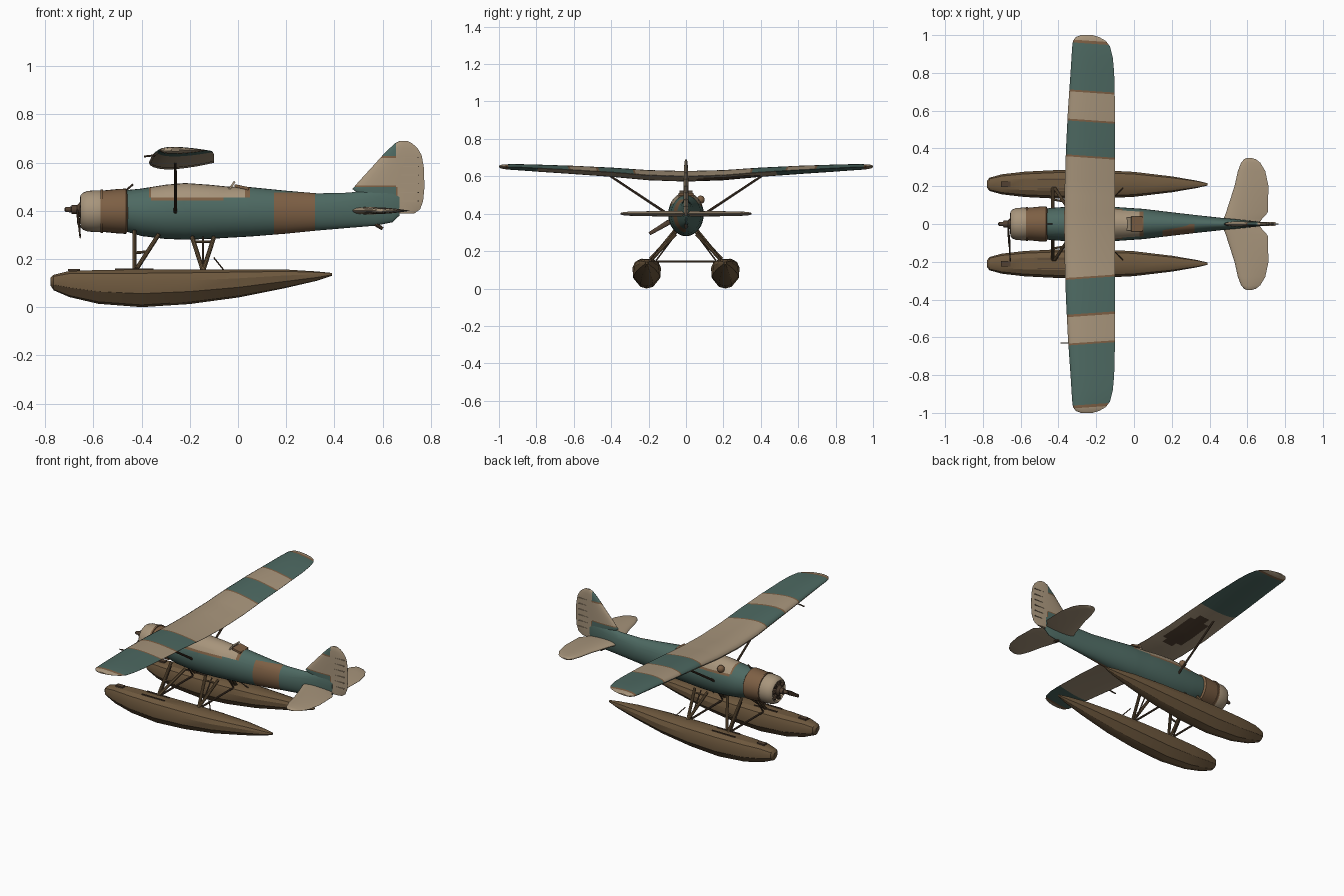
import bpy, bmesh, math
from mathutils import Vector, Matrix

if "Cube" in bpy.data.objects:
    bpy.data.objects.remove(bpy.data.objects["Cube"])

def material(name, rgb):
    m = bpy.data.materials.new(name)
    m.diffuse_color = (*rgb, 1)
    m.use_nodes = True
    m.node_tree.nodes["Principled BSDF"].inputs["Base Color"].default_value = m.diffuse_color
    return m

MATS = [material("sea green", (0.075, 0.142, 0.122)),
        material("cream", (0.39, 0.30, 0.20)),
        material("rust brown", (0.205, 0.115, 0.058)),
        material("float brown", (0.155, 0.098, 0.048)),
        material("dark brown", (0.085, 0.053, 0.032))]
GREEN, CREAM, RUST, FLOAT, DARK = range(5)

def finish(name, bm, rule, cuts=(), angle=35):
    """Cut along paint lines, colour faces by rule, smooth by angle."""
    for co, no in cuts:
        bmesh.ops.bisect_plane(bm, geom=bm.verts[:] + bm.edges[:] + bm.faces[:],
                               plane_co=co, plane_no=no, dist=1e-5)
    bmesh.ops.recalc_face_normals(bm, faces=bm.faces[:])
    bm.normal_update()
    for f in bm.faces:
        f.smooth = True
        f.material_index = rule if isinstance(rule, int) else rule(f.calc_center_median(), f.normal)
    for e in bm.edges:
        e.smooth = e.calc_face_angle(0) < math.radians(angle)
    me = bpy.data.meshes.new(name)
    bm.to_mesh(me)
    bm.free()
    for m in MATS:
        me.materials.append(m)
    ob = bpy.data.objects.new(name, me)
    bpy.context.collection.objects.link(ob)
    return ob

def loft(rings):
    bm = bmesh.new()
    vs = [[bm.verts.new(p) for p in r] for r in rings]
    n = len(vs[0])
    for a, b in zip(vs, vs[1:]):
        for i in range(n):
            bm.faces.new((a[i], a[(i + 1) % n], b[(i + 1) % n], b[i]))
    bm.faces.new(vs[0][::-1])
    bm.faces.new(vs[-1])
    return bm

def foil(stations, vertical=False):
    """Wing-like loft; station = span, leading x, trailing x, middle, thickness."""
    ts = [0.5 - 0.5 * math.cos(math.pi * i / 12) for i in range(13)]
    def prof(t):
        return 5 * (0.2969 * t ** 0.5 - 0.126 * t - 0.3516 * t * t + 0.2843 * t ** 3 - 0.1 * t ** 4)
    path = [(t, 1) for t in ts] + [(t, -1) for t in ts[-1:0:-1]]
    rings = []
    for s, le, te, mid, th in stations:
        ring = []
        for t, side in path:
            c, h = le + (te - le) * t, mid + side * th * prof(t)
            ring.append((c, h, s) if vertical else (c, s, h))
        rings.append(ring)
    return loft(rings)

def mirrored(half):
    return [(-h[0], *h[1:]) for h in half[:0:-1]] + half

def tube(name, p, q, r, mat, r2=None, flat=1, sides=10):
    p, q = Vector(p), Vector(q)
    d = q - p
    bm = bmesh.new()
    mtx = (Matrix.Translation((p + q) / 2) @ d.to_track_quat('Z', 'Y').to_matrix().to_4x4()
           @ Matrix.Diagonal((flat, 1, 1, 1)))
    bmesh.ops.create_cone(bm, cap_ends=True, segments=sides, radius1=r,
                          radius2=r if r2 is None else r2, depth=d.length, matrix=mtx)
    return finish(name, bm, mat)

def box(name, c, size, mat, tilt=0):
    bm = bmesh.new()
    bmesh.ops.create_cube(bm, size=1, matrix=Matrix.Translation(c) @ Matrix.Rotation(tilt, 4, 'Y')
                          @ Matrix.Diagonal((*size, 1)))
    return finish(name, bm, mat)

def lathe(name, prof, z, rule, seg=32):
    return finish(name, loft([[(x, r * math.cos(2 * math.pi * i / seg), z + r * math.sin(2 * math.pi * i / seg))
                               for i in range(seg)] for x, r in prof]), rule)

# fuselage
body = [(-.47, .315, .485, .082), (-.40, .295, .492, .088), (-.30, .283, .508, .094), (-.22, .28, .515, .095),
        (-.12, .283, .508, .092), (-.04, .288, .500, .086), (.05, .293, .498, .08), (.2, .305, .483, .062),
        (.33, .318, .472, .047), (.46, .329, .475, .033), (.57, .338, .49, .022), (.64, .352, .50, .015),
        (.67, .38, .49, .011)]
rings = [[(x, w * math.cos(a), (t + b) / 2 + (t - b) / 2 * math.sin(a))
          for a in (2 * math.pi * i / 32 for i in range(32))] for x, b, t, w in body]

def body_paint(c, n):
    if .15 < c.x < .32 and c.y < 0 and c.z < .475:
        return RUST
    if -.36 < c.x < .03 and c.z > .455:
        return CREAM
    if (-.37 < c.x < .05 and c.z > .455) or (-.36 < c.x < -.06 and c.z > .442):
        return RUST
    return GREEN

finish("fuselage", loft(rings), body_paint,
       [((x, 0, 0), (1, 0, 0)) for x in (-.37, -.36, -.06, .03, .05, .15, .32)]
       + [((0, 0, z), (0, 0, 1)) for z in (.442, .455, .475)])

# cockpit windscreens
box("rear_windscreen", (-.025, 0, .505), (.008, .07, .04), CREAM, math.radians(35))
box("cockpit_rim", (.015, 0, .498), (.06, .08, .012), RUST, math.radians(12))
tube("nose_aerial", (-.47, 0, .48), (-.435, 0, .51), .004, DARK)

# engine, cowling, propeller
lathe("cowl_front", [(-.60, .055), (-.645, .058), (-.653, .066), (-.645, .076), (-.625, .084), (-.59, .087),
                     (-.55, .085), (-.54, .08)], .398, CREAM)
lathe("cowl_rear", [(-.565, .08), (-.56, .086), (-.50, .092), (-.465, .094), (-.455, .08)], .398, RUST)
lathe("cowl_seam", [(-.572, .08), (-.571, .091), (-.561, .091), (-.56, .08)], .398, RUST)
lathe("engine_hub", [(-.60, .035), (-.655, .032), (-.668, .018), (-.69, .018), (-.692, .012), (-.715, .010),
                     (-.72, .005)], .405, DARK, 16)
for i in range(7):
    a = 2 * math.pi * i / 7
    d = Vector((0, math.cos(a), math.sin(a)))
    tube("engine_cylinder", Vector((-.645, 0, .402)) + d * .02, Vector((-.645, 0, .402)) + d * .058, .011, DARK)
tube("propeller_inner", (-.668, 0, .407), (-.66, -.10, .35), .008, DARK, .014, .5)
tube("propeller_blade", (-.66, -.10, .35), (-.655, -.195, .293), .014, DARK, .009, .35)

# main wing with painted bands
half = [(0, -.37, -.10, .60, .057), (.2, -.367, -.10, .606, .055), (.4, -.36, -.10, .622, .05),
        (.6, -.35, -.10, .634, .045), (.8, -.336, -.105, .644, .038), (.88, -.331, -.112, .648, .034),
        (.94, -.327, -.127, .65, .03), (.97, -.323, -.15, .651, .026), (.99, -.308, -.185, .652, .019),
        (1, -.28, -.22, .652, .008)]
edges = [-.97, -.955, -.635, -.625, -.485, -.472, -.287, -.277, .35, .36, .54, .55, .695, .705, .955, .97]
order = [CREAM, RUST, GREEN, RUST]

def skew(c):
    return c.y + math.copysign(.07, c.y) * (c.x + .235)

def wing_paint(c, n):
    v = skew(c)
    k = sum(v > e for e in edges)
    if n.z > 0 or abs(v) > .955:
        return order[k % 4]
    if v > .49 or v < -.8:
        return GREEN
    if ((v - .23) / .17) ** 2 + ((c.x + .2) / .07) ** 2 < 1:
        return DARK
    return CREAM

finish("wing", foil(mirrored(half)), wing_paint,
       [((-.235, e, 0), (math.copysign(.07, e), 1, 0))
        for e in edges + [-.8, .06, .1, .15, .22, .3, .36, .4, .49]])
tube("airspeed_probe", (-.39, -.63, .625), (-.33, -.63, .632), .004, DARK)
for s in (1, -1):
    tube("wing_strut", (-.26, s * .085, .39), (-.26, s * .41, .605), .007, DARK, .006)

# side air scoop
bm = bmesh.new()
bmesh.ops.create_uvsphere(bm, u_segments=16, v_segments=10, radius=.022,
                          matrix=Matrix.Translation((-.30, .078, .475)))
finish("side_scoop", bm, RUST)

# fin and rudder
fin = [(.388, .665, .73, 0, .016), (.405, .62, .755, 0, .02), (.44, .54, .768, 0, .026), (.49, .475, .773, 0, .028),
       (.52, .50, .773, 0, .027), (.58, .555, .771, 0, .025), (.63, .60, .762, 0, .022), (.66, .63, .745, 0, .019),
       (.68, .652, .722, 0, .015), (.69, .672, .702, 0, .008)]

def fin_paint(c, n):
    if c.x > .662:
        return CREAM
    if c.x > .655:
        return RUST if c.z < .5 else CREAM
    if c.z < .498 or c.z > .627:
        return GREEN
    return RUST if c.z < .504 or c.z > .618 else CREAM

finish("tail_fin", foil(fin, True), fin_paint,
       [((0, 0, z), (0, 0, 1)) for z in (.498, .504, .618, .627)] + [((x, 0, 0), (1, 0, 0)) for x in (.655, .662)])
for i in range(6):
    box("rudder_rib", (.705, 0, .44 + i * .036), (.09, .019, .003), CREAM)

# tailplane
tail = [(0, .47, .66, .40, .03), (.03, .475, .68, .40, .03), (.06, .487, .708, .40, .03), (.2, .532, .712, .40, .027),
        (.28, .55, .695, .40, .024), (.325, .567, .668, .40, .02), (.343, .583, .645, .40, .014),
        (.35, .60, .62, .40, .007)]
finish("tailplane", foil(mirrored(tail)), CREAM)
tube("tail_skid", (.57, 0, .345), (.60, 0, .325), .009, DARK, .007)

# floats
hull = [(-.778, .018, .09, .122), (-.765, .035, .07, .134), (-.70, .053, .042, .150), (-.58, .067, .014, .154),
        (-.4, .076, 0, .156), (-.2, .076, .013, .157), (0, .066, .04, .157), (.2, .042, .08, .156),
        (.33, .02, .11, .148), (.39, .006, .13, .142)]
right = [(.45, 1), (.82, .9), (1, .68), (.95, .36), (.45, .06)]
section = right + [(0, 0)] + [(-u, v) for u, v in right[::-1]]
for s in (1, -1):
    side = "left" if s > 0 else "right"
    yc = s * .21
    finish(side + "_float", loft([[(x, yc + u * w, b + v * (t - b)) for u, v in section]
                                  for x, w, b, t in hull]), FLOAT, angle=28)
    for dy in (-.025, .025):
        box(side + "_deck_rail", (-.43, yc + dy, .158), (.16, .006, .006), DARK)
    box(side + "_cleat", (-.68, yc, .154), (.05, .03, .010), DARK)
    # float struts: top (x, z) to bottom (x, z)
    for x1, z1, x2, z2, r in ((-.43, .315, -.43, .15, .009), (-.33, .30, -.42, .16, .009),
                              (-.19, .29, -.145, .15, .009), (-.10, .29, -.145, .15, .009)):
        tube(side + "_float_strut", (x1, s * .055, z1), (x2, s * .19, z2), r, FLOAT)
    tube(side + "_strut_step", (-.19, s * .07, .272), (-.10, s * .07, .272), .005, FLOAT)
    tube(side + "_brace_low", (-.43, s * .13, .225), (-.375, s * .12, .23), .006, FLOAT)
    tube(side + "_brace_wire", (-.10, s * .15, .205), (-.06, s * .19, .155), .003, DARK)
    for x in (-.43, -.145):
        tube(side + "_cross_brace", (x, s * .055, .29), (x, s * .16, .15), .004, DARK)
for x in (-.43, -.145):
    tube("float_spreader", (x, -.16, .145), (x, .16, .145), .006, DARK)
